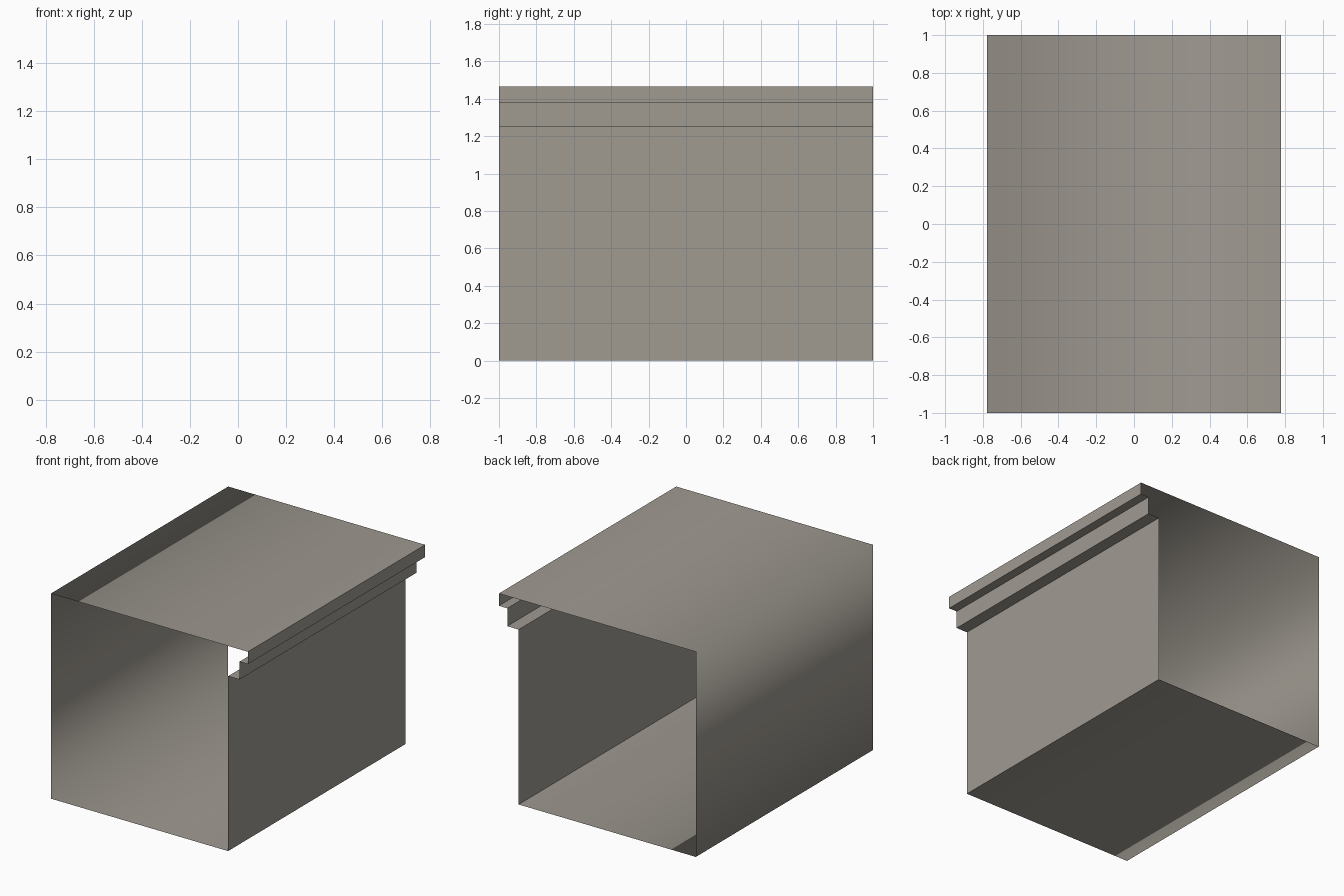
import bpy
import bmesh

if "Cube" in bpy.data.objects:
    bpy.data.objects.remove(bpy.data.objects["Cube"])

# Cross-section (x, z), counter-clockwise seen from the front, starting at the floor's left corner
profile = [(-0.778, 0.0), (0.622, 0.0), (0.622, 1.249), (0.712, 1.249),
           (0.712, 1.377), (0.778, 1.377), (0.778, 1.465), (-0.778, 1.465)]
SMOOTH_CORNERS = {0, 7}  # left wall blends into floor and roof

stone = bpy.data.materials.new("warm grey stone")
stone.diffuse_color = (0.35, 0.325, 0.285, 1.0)
stone.use_nodes = True
stone.node_tree.nodes["Principled BSDF"].inputs["Base Color"].default_value = stone.diffuse_color

# Open-ended shell with a stepped cornice, extruded along y
bm = bmesh.new()
front = [bm.verts.new((x, -1.0, z)) for x, z in profile]
back = [bm.verts.new((x, 1.0, z)) for x, z in profile]
n = len(profile)
for i in range(n):
    j = (i + 1) % n
    face = bm.faces.new((front[i], front[j], back[j], back[i]))
    face.smooth = True

# Outward normals, and crisp edges everywhere but the left corners
for face in bm.faces:
    face.normal_update()
if bm.faces[:][0].normal.z > 0:
    bmesh.ops.reverse_faces(bm, faces=bm.faces[:])
for i in range(n):
    edge = bm.edges.get((front[i], back[i]))
    edge.smooth = i in SMOOTH_CORNERS

mesh = bpy.data.meshes.new("wall_shell_with_cornice")
bm.to_mesh(mesh)
bm.free()
mesh.materials.append(stone)
shell = bpy.data.objects.new("wall_shell_with_cornice", mesh)
bpy.context.collection.objects.link(shell)
